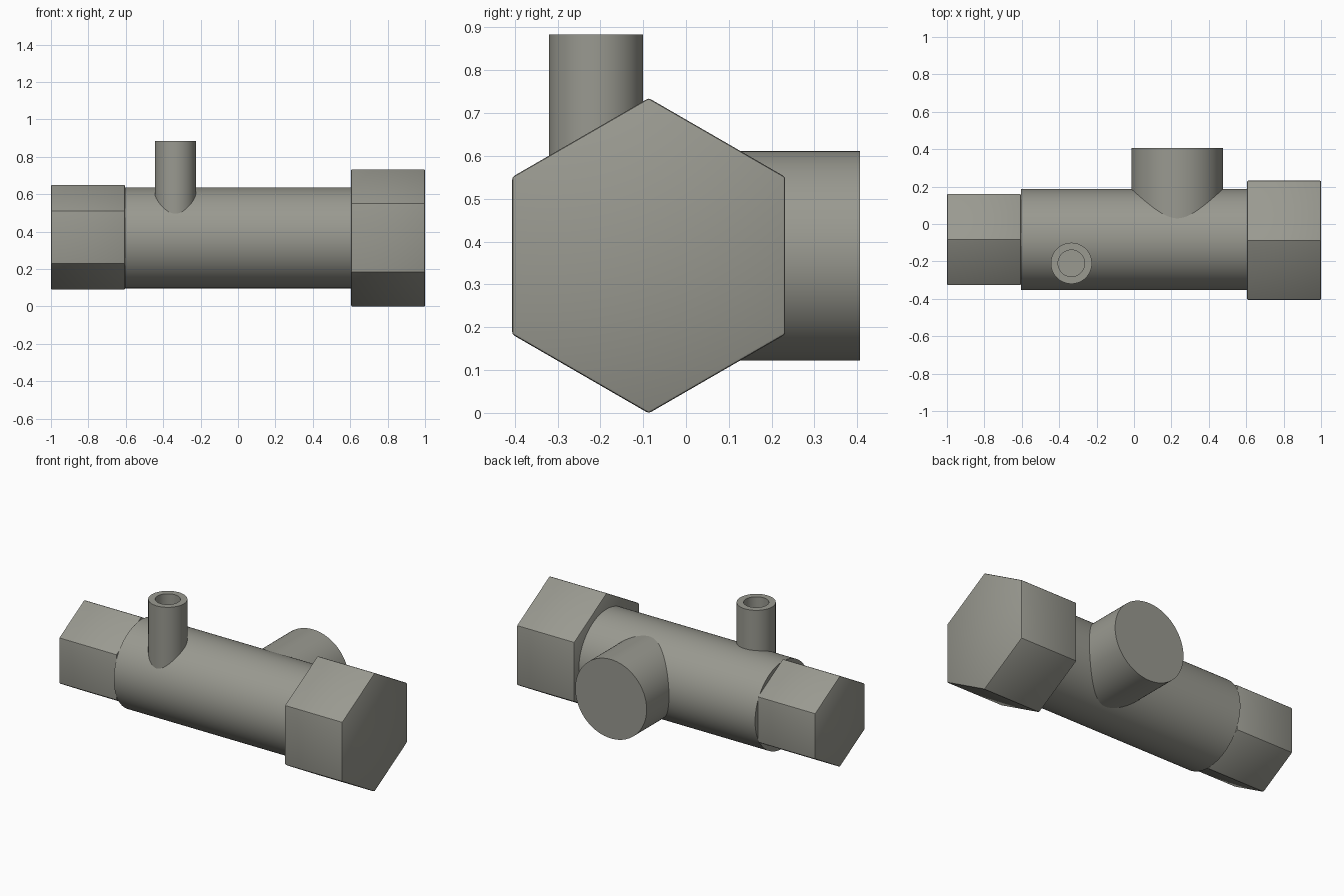
import bpy, bmesh, math

if "Cube" in bpy.data.objects:
    bpy.data.objects.remove(bpy.data.objects["Cube"])

metal = bpy.data.materials.new("warm grey metal")
metal.diffuse_color = (0.32, 0.32, 0.28, 1)
metal.use_nodes = True
metal.node_tree.nodes["Principled BSDF"].inputs["Base Color"].default_value = metal.diffuse_color

# Place ring coordinates (u, v) and distance t along the chosen axis
PLACE = {
    "x": lambda u, v, t: (t, u, v),
    "y": lambda u, v, t: (v, t, u),
    "z": lambda u, v, t: (u, v, t),
}


def turned(name, axis, centre, profile, sides=64, bevel=0.0):
    """Sweep (radius, distance) points round an axis and cap both ends."""
    bm = bmesh.new()
    rings = []
    for r, t in profile:
        ring = []
        for i in range(sides):
            a = math.pi / 2 + 2 * math.pi * i / sides
            p = PLACE[axis](r * math.cos(a), r * math.sin(a), t)
            ring.append(bm.verts.new([p[k] + centre[k] for k in range(3)]))
        rings.append(ring)
    for lo, hi in zip(rings, rings[1:]):
        for i in range(sides):
            j = (i + 1) % sides
            bm.faces.new((lo[i], lo[j], hi[j], hi[i]))
    bm.faces.new(rings[0][::-1])
    bm.faces.new(rings[-1])
    bmesh.ops.recalc_face_normals(bm, faces=bm.faces)
    mesh = bpy.data.meshes.new(name)
    bm.to_mesh(mesh)
    bm.free()
    mesh.materials.append(metal)
    obj = bpy.data.objects.new(name, mesh)
    bpy.context.collection.objects.link(obj)
    bpy.ops.object.select_all(action="DESELECT")
    obj.select_set(True)
    bpy.context.view_layer.objects.active = obj
    if bevel:
        mod = obj.modifiers.new("edge rounding", "BEVEL")
        mod.width = bevel
        mod.segments = 2
        bpy.ops.object.modifier_apply(modifier=mod.name)
    bpy.ops.object.shade_smooth_by_angle(angle=math.radians(25))
    return obj


Y, Z = -0.083, 0.367

# Main barrel
turned("main_barrel", "x", (0, Y, Z), [(0.27, -0.605), (0.27, 0.605)], 96)

# Hexagonal end nuts
turned("small_hex_nut", "x", (0, Y, Z + 0.003),
       [(0.282, -1.0), (0.282, -0.605)], 6, 0.006)
turned("large_hex_nut", "x", (0, -0.087, Z),
       [(0.368, 0.605), (0.368, 1.0)], 6, 0.006)

# Solid side port pointing backwards
turned("side_port", "y", (0.231, 0, Z), [(0.245, -0.05), (0.245, 0.406)], 96)

# Narrow upright tube with a blind bore
turned("top_tube", "z", (-0.335, -0.21, 0),
       [(0.11, 0.40), (0.11, 0.884), (0.071, 0.884), (0.071, 0.65)])
